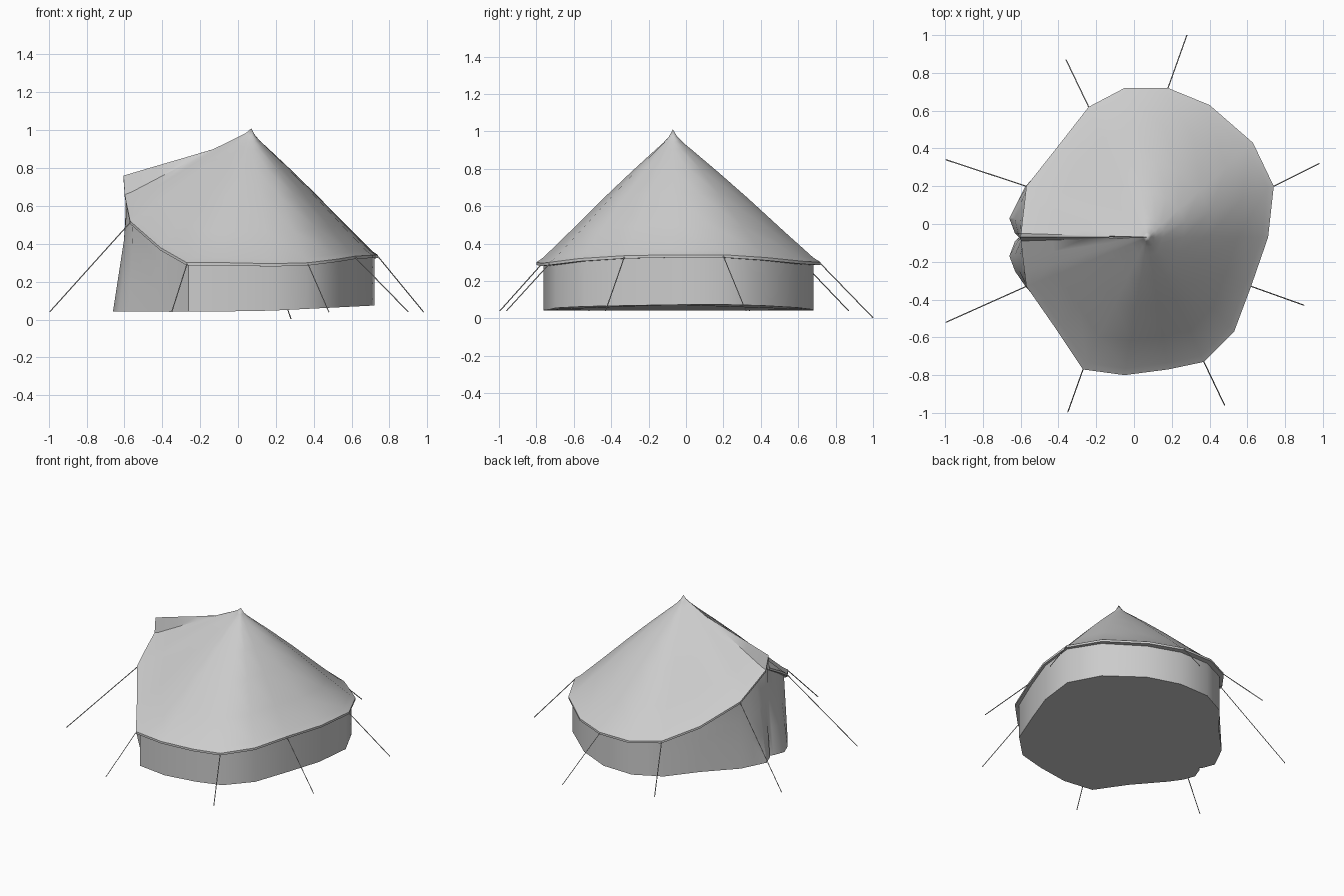
import bpy, bmesh
from mathutils import Vector

if "Cube" in bpy.data.objects:
    bpy.data.objects.remove(bpy.data.objects["Cube"])

APEX = Vector((0.07, -0.07, 1.01))

# Eave outline, counter-clockwise from the right side (x, y, z)
EAVE = [
    (0.71, -0.07, 0.34), (0.74, 0.20, 0.34), (0.63, 0.43, 0.325), (0.40, 0.63, 0.305),
    (0.18, 0.72, 0.30), (-0.05, 0.72, 0.30), (-0.24, 0.62, 0.31), (-0.40, 0.415, 0.38),
    # door gable
    (-0.57, 0.20, 0.52), (-0.58, 0.11, 0.57), (-0.59, 0.03, 0.615), (-0.598, -0.05, 0.66),
    (-0.605, -0.07, 0.76),
    (-0.598, -0.09, 0.66), (-0.59, -0.17, 0.615), (-0.58, -0.25, 0.57), (-0.57, -0.33, 0.52),
    # front side
    (-0.41, -0.56, 0.38), (-0.27, -0.77, 0.30), (-0.05, -0.80, 0.30), (0.18, -0.77, 0.295),
    (0.37, -0.73, 0.30), (0.53, -0.57, 0.32), (0.62, -0.33, 0.335)]
EAVE = [Vector(p) for p in EAVE]
DOOR, PEAK = 8, 12
# How far the gathered door cloth swings out at the ground
DOOR_X = [-0.575, -0.62, -0.66, -0.63, -0.61, -0.63, -0.66, -0.63, -0.575]


def loft(name, rings, tip=None, cap=False):
    """Skin a list of closed rings, with an optional tip point or bottom cap."""
    bm = bmesh.new()
    vs = [[bm.verts.new(p) for p in r] for r in rings]
    n = len(rings[0])
    for a, b in zip(vs, vs[1:]):
        for i in range(n):
            j = (i + 1) % n
            bm.faces.new((a[i], b[i], b[j], a[j]))
    if tip:
        t = bm.verts.new(tip)
        for i in range(n):
            bm.faces.new((t, vs[0][i], vs[0][(i + 1) % n]))
    if cap:
        bm.faces.new(vs[-1][::-1])
    me = bpy.data.meshes.new(name)
    bm.to_mesh(me)
    bm.free()
    ob = bpy.data.objects.new(name, me)
    bpy.context.collection.objects.link(ob)
    bpy.context.view_layer.objects.active = ob
    ob.select_set(True)
    bpy.ops.object.shade_smooth_by_angle(angle=0.7)
    ob.select_set(False)
    return ob


def inset(p):
    """Point just inside the eave, where the wall hangs."""
    return Vector((0.02 + (p.x - 0.02) * 0.975, -0.04 + (p.y + 0.04) * 0.95, p.z - 0.015))


# Roof: steep tip, straight slope, folded lip at the eave
rings = []
for t, f, f_ridge in [(0.03, 0.055, 0.13), (0.07, 0.10, 0.22), (0.13, 0.155, 0.31),
                      (0.3, 0.315, 0.445), (0.5, 0.51, 0.603), (0.75, 0.765, 0.80),
                      (0.95, 0.965, 0.96), (1, 1, 1)]:
    ring = []
    for i, e in enumerate(EAVE):
        p = APEX.lerp(e, t)
        p.z = APEX.z + (e.z - APEX.z) * (f_ridge if i == PEAK else f)
        ring.append(p)
    rings.append(ring)
rings.append([e - Vector((0, 0, 0.015)) for e in EAVE])
rings.append([inset(e) for e in EAVE])
loft("roof", rings, tip=APEX)

# Wall with gathered door cloth, closed by the ground sheet
top = [inset(e) for e in EAVE]
bottom = []
for i, p in enumerate(top):
    q = p.copy()
    if 0 <= i - DOOR < len(DOOR_X):
        q.x, q.y = DOOR_X[i - DOOR], EAVE[i].y
    q.z = 0.045 + max(0, q.x - 0.1) * 0.05
    bottom.append(q)
wall_rings = [[a.lerp(b, t) for a, b in zip(top, bottom)] for t in (0, 0.33, 0.67, 1)]
loft("wall", wall_rings)
loft("ground_sheet", [[p.copy() for p in bottom],
                      [p - Vector((0, 0, 0.002)) for p in bottom]], cap=True)

# Guy ropes from eave points to the ground
ROPES = {1: (0.98, 0.32, 0.04), 4: (0.28, 1.0, 0.003), 6: (-0.36, 0.87, 0.04),
         8: (-0.995, 0.34, 0.04), 16: (-0.995, -0.52, 0.04), 18: (-0.35, -0.995, 0.04),
         21: (0.48, -0.96, 0.04), 23: (0.90, -0.43, 0.04)}
for i, end in ROPES.items():
    cu = bpy.data.curves.new("guy_rope", 'CURVE')
    cu.dimensions = '3D'
    cu.bevel_depth = 0.003
    cu.bevel_resolution = 0
    cu.use_fill_caps = True
    sp = cu.splines.new('POLY')
    sp.points.add(1)
    sp.points[0].co = (*(EAVE[i] - Vector((0, 0, 0.008))), 1)
    sp.points[1].co = (*end, 1)
    bpy.context.collection.objects.link(bpy.data.objects.new("guy_rope", cu))
